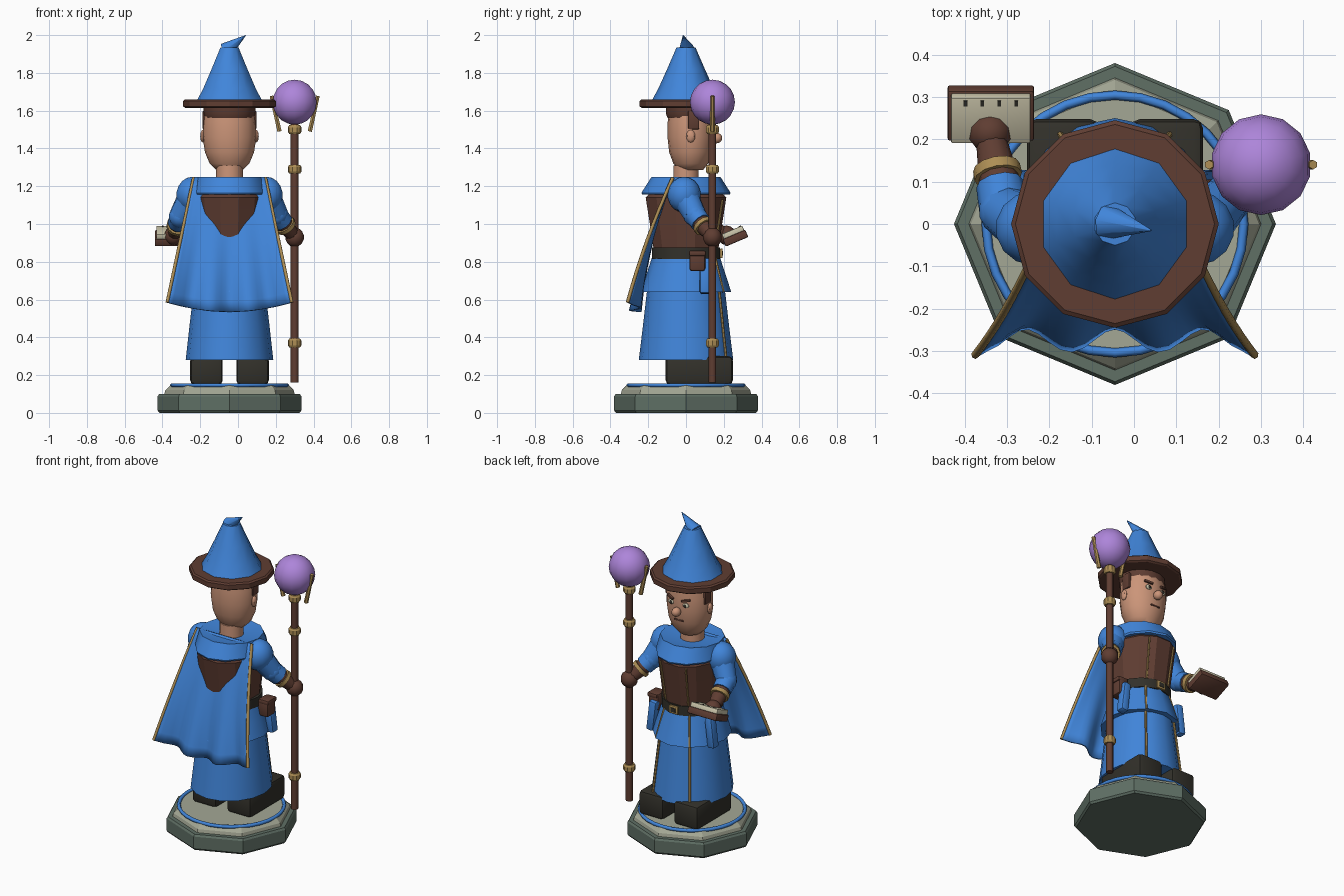
import bpy, bmesh, math
from mathutils import Vector, Matrix

if "Cube" in bpy.data.objects:
    bpy.data.objects.remove(bpy.data.objects["Cube"])

CX = -0.045  # the figure's own axis


def material(name, rgb):
    m = bpy.data.materials.new(name)
    m.diffuse_color = (*rgb, 1)
    m.use_nodes = True
    m.node_tree.nodes["Principled BSDF"].inputs["Base Color"].default_value = m.diffuse_color
    return m


BLUE = material("robe_blue", (0.052, 0.235, 0.70))
BROWN = material("leather_brown", (0.115, 0.047, 0.032))
SKIN = material("skin", (0.60, 0.30, 0.19))
PURPLE = material("orb_purple", (0.42, 0.235, 0.70))
GOLD = material("brass", (0.42, 0.27, 0.09))
CREAM = material("paper_cream", (0.62, 0.58, 0.42))
SLATE = material("slate_green", (0.115, 0.16, 0.13))
STONE = material("pale_stone", (0.37, 0.39, 0.30))
BLACK = material("boot_black", (0.032, 0.030, 0.023))


def finish(name, bm, mat, angle=35):
    """Turn a bmesh (in figure coordinates) into a shaded object."""
    bmesh.ops.recalc_face_normals(bm, faces=bm.faces)
    me = bpy.data.meshes.new(name)
    bm.to_mesh(me)
    bm.free()
    me.materials.append(mat)
    if angle:
        me.shade_smooth()
        me.set_sharp_from_angle(angle=math.radians(angle))
    ob = bpy.data.objects.new(name, me)
    ob.location.x = CX
    bpy.context.collection.objects.link(ob)
    return ob


def loft(name, rings, n, mat, angle=35, turn=0.0, cy=0.0, matrix=None):
    """Closed stack of rings (z, rx, ry)."""
    bm = bmesh.new()
    loops = [[bm.verts.new((rx * math.cos(turn + math.tau * i / n),
                            cy + ry * math.sin(turn + math.tau * i / n), z))
              for i in range(n)] for z, rx, ry in rings]
    for a, b in zip(loops, loops[1:]):
        for i in range(n):
            bm.faces.new((a[i], a[(i + 1) % n], b[(i + 1) % n], b[i]))
    bm.faces.new(loops[0][::-1])
    bm.faces.new(loops[-1])
    if matrix:
        bm.transform(matrix)
    return finish(name, bm, mat, angle)


def tube(name, p, q, r0, r1, mat, n=10, angle=40):
    p, q = Vector(p), Vector(q)
    d = q - p
    m = Matrix.Translation(p) @ d.to_track_quat('Z', 'Y').to_matrix().to_4x4()
    return loft(name, [(0, r0, r0), (d.length, r1, r1)], n, mat, angle, matrix=m)


def ball(name, c, r, mat, seg=14, rings=9, angle=40):
    bm = bmesh.new()
    bmesh.ops.create_uvsphere(bm, u_segments=seg, v_segments=rings, radius=1)
    s = r if isinstance(r, tuple) else (r, r, r)
    bm.transform(Matrix.Translation(c) @ Matrix.Diagonal((*s, 1)))
    return finish(name, bm, mat, angle)


def box(name, c, size, mat, bevel=0.0, tilt=None):
    bm = bmesh.new()
    bmesh.ops.create_cube(bm, size=1)
    bm.transform(Matrix.Diagonal((*size, 1)))
    if bevel:
        bmesh.ops.bevel(bm, geom=bm.edges[:], offset=bevel, segments=2, affect='EDGES', profile=0.5)
    bm.transform(Matrix.Translation(c) @ (tilt or Matrix()))
    return finish(name, bm, mat, 35)


# Plinth
loft("plinth_base", [(0, .37, .37), (.012, .38, .38), (.088, .38, .38), (.1, .372, .372)], 8, SLATE, 0)
loft("plinth_top", [(.1, .345, .345), (.12, .34, .34), (.145, .315, .315)], 8, STONE, 0)
bm = bmesh.new()
grid = [[bm.verts.new(((.304 + .011 * math.cos(b)) * math.cos(a), (.304 + .011 * math.cos(b)) * math.sin(a),
                       .147 + .011 * math.sin(b)))
         for b in [math.tau * j / 6 for j in range(6)]] for a in [math.tau * i / 32 for i in range(32)]]
for i in range(32):
    for j in range(6):
        bm.faces.new((grid[i][j], grid[(i + 1) % 32][j], grid[(i + 1) % 32][(j + 1) % 6], grid[i][(j + 1) % 6]))
finish("plinth_ring", bm, BLUE, 70)

# Boots
for s, side in ((-1, "left"), (1, "right")):
    box(side + "_boot", (s * .122, .07, .225), (.172, .355, .15), BLACK, .022)

# Robe, belt and vest
loft("lower_skirt", [(.28, .232, .25), (.46, .212, .228), (.66, .188, .205)], 16, BLUE)
loft("upper_skirt", [(.64, .225, .24), (.73, .20, .21), (.83, .17, .178)], 12, BLUE)
loft("belt", [(.815, .18, .185), (.875, .18, .185)], 14, BLACK)
loft("vest", [(.87, .166, .178), (1.0, .178, .198), (1.14, .19, .221), (1.17, .17, .19)], 12, BROWN, 25, math.pi / 12)
loft("collar", [(1.155, .195, .232), (1.165, .20, .236), (1.25, .188, .182), (1.235, .10, .10)], 12, BLUE, 32)
box("buckle_frame", (0, .187, .845), (.06, .014, .05), GOLD, .004)
box("buckle_center", (0, .193, .845), (.034, .008, .026), BLACK)

# Gold seams, pouch and hip sashes
for s in (-1, 1):
    tube("skirt_seam", (s * .13, .213, .285), (s * .105, .176, .65), .007, .007, GOLD, 6)
    tube("skirt_seam_upper", (s * .117, .198, .64), (s * .088, .155, .82), .007, .007, GOLD, 6)
    tube("vest_seam", (s * .08, .155, .88), (s * .09, .194, 1.13), .006, .006, GOLD, 6)
    box("hip_sash", (s * .205, .10, .725), (.05, .055, .19), BLUE, .012, Matrix.Rotation(-s * .12, 4, 'Y'))
box("belt_pouch", (.205, .06, .805), (.07, .085, .11), BROWN, .015)
box("pouch_flap", (.212, .06, .845), (.07, .09, .03), BROWN, .01)


# Cape: a sheet with folds that deepen toward the hem
def cape_point(u, t):
    half = .19 + .14 * t
    x = u * half
    fold = .027 * t * t * math.cos(math.tau * u * 1.57)
    y = -.07 - .30 * t + .085 * t * t + fold + (.016 * t if abs(u) < .99 else 0)
    return Vector((x, y, 1.245 - t * (.71 - .05 * u * u)))


bm = bmesh.new()
NU, NT = 26, 12
pts = [[bm.verts.new(cape_point(-1 + 2 * i / NU, j / NT)) for i in range(NU + 1)] for j in range(NT + 1)]
for j in range(NT):
    for i in range(NU):
        bm.faces.new((pts[j][i], pts[j][i + 1], pts[j + 1][i + 1], pts[j + 1][i]))
cape = finish("cape", bm, BLUE, 50)
sol = cape.modifiers.new("thickness", 'SOLIDIFY')
sol.thickness, sol.offset = .014, 0
for s in (-1, 1):
    cu = bpy.data.curves.new("cape_trim", 'CURVE')
    cu.dimensions, cu.bevel_depth, cu.bevel_resolution, cu.use_fill_caps = '3D', .0095, 1, True
    sp = cu.splines.new('POLY')
    sp.points.add(8)
    for k in range(9):
        sp.points[k].co = (*cape_point(s, k / 8), 1)
    cu.materials.append(GOLD)
    trim = bpy.data.objects.new("cape_trim", cu)
    trim.location.x = CX
    bpy.context.collection.objects.link(trim)

# Arms: shoulder puff, sleeve, bracer, cuff, hand
ARMS = {"right": ((.195, -.01, 1.155), (.25, .045, 1.05), (.345, .14, .93)),
        "left": ((-.195, -.01, 1.155), (-.26, .03, 1.04), (-.295, .215, .94))}
for side, joints in ARMS.items():
    sh, el, ha = map(Vector, joints)
    ball(side + "_shoulder", sh, (.088, .088, .095), BLUE)
    tube(side + "_sleeve", sh, el, .075, .062, BLUE)
    ball(side + "_elbow", el, .062, BLUE)
    tube(side + "_forearm_sleeve", el, el.lerp(ha, .35), .06, .056, BLUE)
    tube(side + "_bracer", el.lerp(ha, .3), el.lerp(ha, .92), .05, .036, BROWN)
    tube(side + "_cuff", el.lerp(ha, .44), el.lerp(ha, .56), .057, .056, GOLD, 12)
    ball(side + "_hand", ha, (.052, .05, .052), BROWN, 10, 7)

# Book
tilt = Matrix.Rotation(math.radians(23), 4, 'X')
up, fwd = tilt @ Vector((0, 0, 1)), tilt @ Vector((0, 1, 0))
bc = Vector((-.293, .262, .925))
box("book_cover", bc, (.205, .13, .042), BROWN, .007, tilt)
box("book_pages", bc + up * .031, (.188, .118, .034), CREAM, .005, tilt)
for k in range(4):
    box("page_mark", bc + up * .048 + fwd * .045 + Vector((-.06 + .04 * k, 0, 0)), (.009, .014, .006), BLACK, 0, tilt)

# Neck and head
loft("neck", [(1.2, .072, .07), (1.31, .07, .068)], 14, SKIN)
loft("head", [(1.285, .07, .065), (1.32, .105, .092), (1.38, .13, .114), (1.46, .142, .123),
              (1.54, .139, .122), (1.62, .125, .112)], 16, SKIN, 50, 0, .025)
loft("hair_cap", [(1.56, .128, .118), (1.585, .138, .128), (1.625, .138, .128)], 14, BROWN, 35, 0, .018)
ball("nose", (0, .162, 1.455), (.027, .03, .028), SKIN, 10, 7)
for s in (-1, 1):
    box("sideburn", (s * .132, .04, 1.55), (.022, .06, .10), BROWN, .008)
    ball("ear", (s * .141, .025, 1.465), (.014, .024, .034), SKIN, 8, 6)
    ball("eye", (s * .052, .139, 1.50), (.021, .009, .015), CREAM, 10, 6)
    ball("pupil", (s * .050, .146, 1.50), (.010, .005, .011), BLACK, 8, 6)
    box("brow", (s * .054, .143, 1.532), (.054, .014, .014), BROWN, .003,
        Matrix.Rotation(-s * .35, 4, 'Z') @ Matrix.Rotation(-s * .22, 4, 'Y'))
box("mouth", (0, .136, 1.395), (.065, .012, .011), BROWN, .003)

# Hat
loft("hat_brim", [(1.615, .235, .235), (1.622, .245, .245), (1.652, .245, .245), (1.66, .235, .235)], 12, BROWN, 25, math.pi / 2)
loft("hat_cone", [(1.655, .18, .18), (1.72, .145, .145), (1.82, .10, .10), (1.935, .05, .05)], 10, BLUE, 42, math.pi / 2)
tube("hat_tip", (-.02, .005, 1.918), (.085, -.015, 1.998), .044, .002, BLUE, 8, 50)

# Staff
SX, SY = .345, .14
loft("staff_pole", [(.16, .021, .021), (1.54, .021, .021)], 10, BROWN, 40, 0, 0, Matrix.Translation((SX, SY, 0)))
for z in (.37, 1.29, 1.5):
    loft("staff_ring", [(z - .023, .029, .029), (z - .012, .036, .036), (z + .012, .036, .036), (z + .023, .029, .029)],
         10, GOLD, 30, 0, 0, Matrix.Translation((SX, SY, 0)))
ball("staff_orb", (SX, SY, 1.645), .119, PURPLE, 14, 10)
for s in (-1, 1):
    tube("staff_prong", (SX + s * .08, SY, 1.49), (SX + s * .123, SY, 1.678), .013, .011, GOLD, 6, 0)
